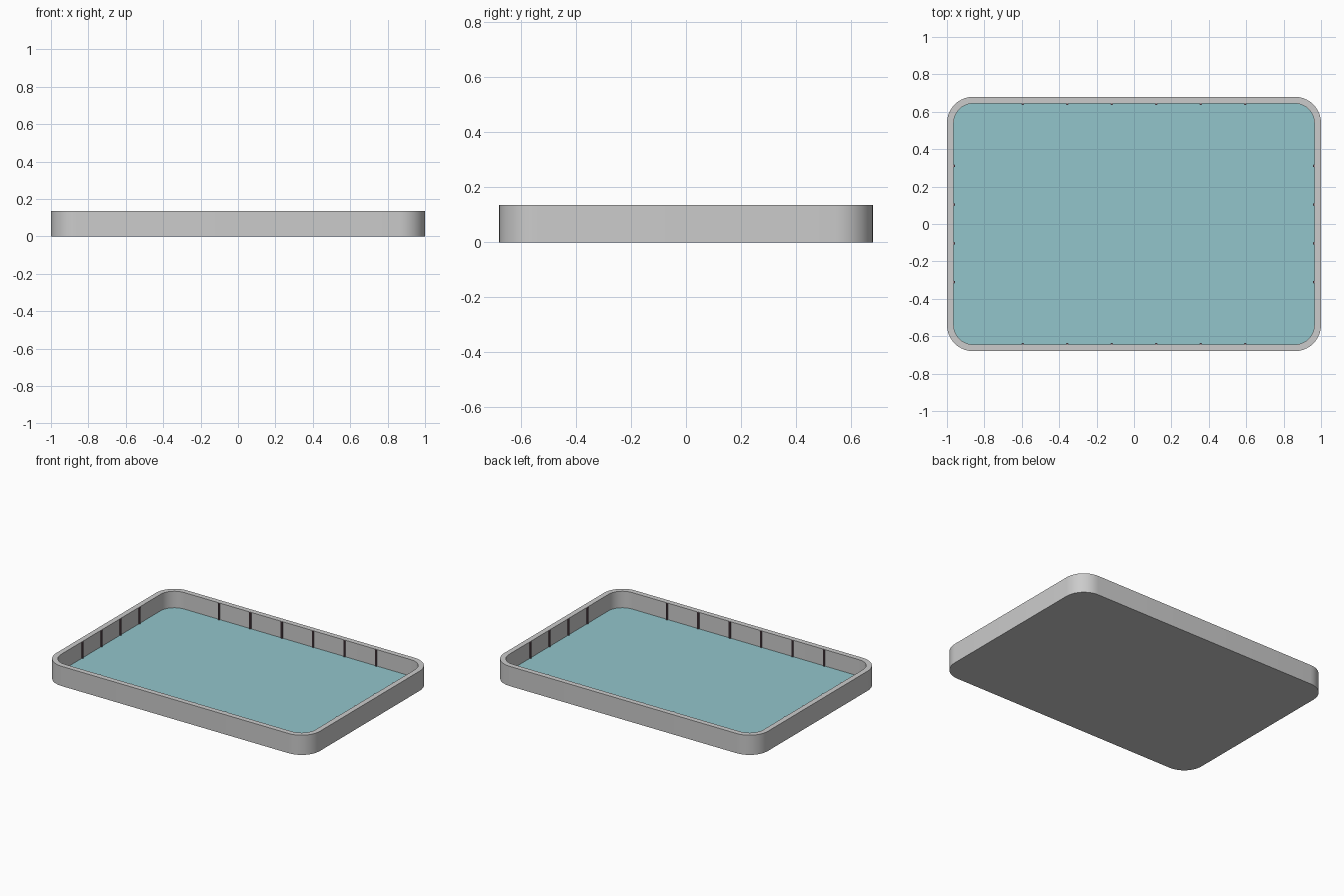
import bpy, bmesh, math

if "Cube" in bpy.data.objects:
    bpy.data.objects.remove(bpy.data.objects["Cube"])

HALF_X, HALF_Y, HEIGHT = 1.0, 0.68, 0.135
WALL, RADIUS, FLOOR_Z = 0.036, 0.14, 0.022


def outline(inset, segs=10):
    """Rounded rectangle points, counter-clockwise."""
    r = RADIUS - inset
    cx, cy = HALF_X - RADIUS, HALF_Y - RADIUS
    pts = []
    for i, (sx, sy) in enumerate([(1, 1), (-1, 1), (-1, -1), (1, -1)]):
        for k in range(segs + 1):
            a = math.pi / 2 * (i + k / segs)
            pts.append((sx * cx + r * math.cos(a), sy * cy + r * math.sin(a)))
    return pts


def finish(bm, name, color=None, smooth=True):
    bmesh.ops.recalc_face_normals(bm, faces=bm.faces)
    me = bpy.data.meshes.new(name)
    bm.to_mesh(me)
    bm.free()
    ob = bpy.data.objects.new(name, me)
    bpy.context.collection.objects.link(ob)
    if color:
        mat = bpy.data.materials.new(name + "_colour")
        mat.diffuse_color = color
        mat.use_nodes = True
        mat.node_tree.nodes["Principled BSDF"].inputs["Base Color"].default_value = mat.diffuse_color
        me.materials.append(mat)
    if smooth:
        bpy.ops.object.select_all(action='DESELECT')
        ob.select_set(True)
        bpy.context.view_layer.objects.active = ob
        bpy.ops.object.shade_smooth_by_angle(angle=math.radians(35))
    return ob


def loft(bm, rings):
    """Skin consecutive (inset, z) rounded rectangles and cap both ends."""
    loops = [[bm.verts.new((x, y, z)) for x, y in outline(inset)] for inset, z in rings]
    n = len(loops[0])
    for a, b in zip(loops, loops[1:]):
        for i in range(n):
            j = (i + 1) % n
            bm.faces.new((a[i], a[j], b[j], b[i]))
    bm.faces.new(loops[0])
    bm.faces.new(loops[-1])


# Tray: base, outer wall, flat rim and inner wall in one shell
bm = bmesh.new()
loft(bm, [(0, 0), (0, HEIGHT), (WALL, HEIGHT), (WALL, FLOOR_Z - 0.008)])
finish(bm, "tray")

# Coloured floor panel set inside the walls
bm = bmesh.new()
loft(bm, [(WALL, FLOOR_Z - 0.007), (WALL, FLOOR_Z)])
finish(bm, "floor_panel", (0.29, 0.56, 0.6, 1))

# Thin dark ribs half sunk in the inner walls
spots = []
for s in (-1, 1):
    spots += [(0.238 * (i - 2.5), s * (HALF_Y - WALL)) for i in range(6)]
    spots += [(s * (HALF_X - WALL), 0.207 * (i - 1.5)) for i in range(4)]
bm = bmesh.new()
rib_h = HEIGHT - FLOOR_Z - 0.002
for x, y in spots:
    made = bmesh.ops.create_cone(bm, cap_ends=True, segments=10, radius1=0.008,
                                 radius2=0.008, depth=rib_h)
    bmesh.ops.translate(bm, verts=made["verts"], vec=(x, y, FLOOR_Z + rib_h / 2))
finish(bm, "wall_ribs", (0.13, 0.08, 0.1, 1))
